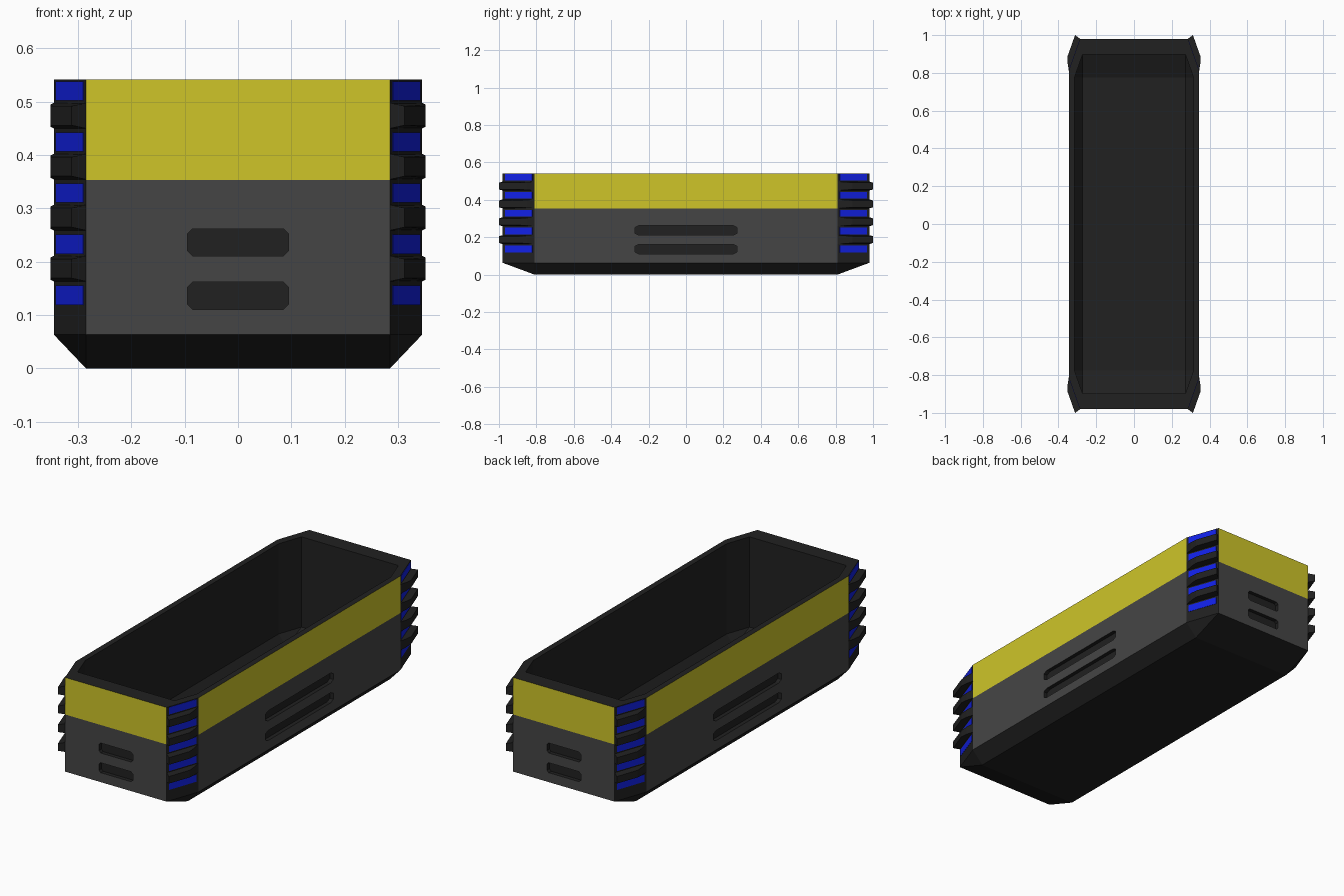
import bpy, bmesh
from mathutils import Vector

if "Cube" in bpy.data.objects:
    bpy.data.objects.remove(bpy.data.objects["Cube"])


def material(name, rgb):
    m = bpy.data.materials.new(name)
    m.diffuse_color = (*rgb, 1)
    m.use_nodes = True
    m.node_tree.nodes["Principled BSDF"].inputs["Base Color"].default_value = m.diffuse_color
    return m


BLACK = material("black", (0.015, 0.015, 0.015))
GREY = material("dark_grey", (0.06, 0.06, 0.06))
YELLOW = material("yellow", (0.62, 0.56, 0.022))
BLUE = material("blue", (0.006, 0.015, 0.8))


def finish(name, bm, mats):
    bmesh.ops.remove_doubles(bm, verts=bm.verts, dist=1e-5)
    bmesh.ops.recalc_face_normals(bm, faces=bm.faces)
    me = bpy.data.meshes.new(name)
    bm.to_mesh(me)
    bm.free()
    for m in mats:
        me.materials.append(m)
    ob = bpy.data.objects.new(name, me)
    bpy.context.collection.objects.link(ob)
    return ob


def loft(bm, rings):
    """Closed solid through rings of equal point count; returns side faces per band."""
    vs = [[bm.verts.new(p) for p in r] for r in rings]
    n = len(vs[0])
    bands = [[bm.faces.new((a[i], a[(i + 1) % n], b[(i + 1) % n], b[i])) for i in range(n)]
             for a, b in zip(vs, vs[1:])]
    bm.faces.new(vs[0][::-1])
    bm.faces.new(vs[-1])
    return bands


def octagon(x, y, fx, fy, z):
    # x, y: half extents; fx, fy: half lengths of the straight edges
    return [(fx, -y, z), (x, -fy, z), (x, fy, z), (fx, y, z),
            (-fx, y, z), (-x, fy, z), (-x, -fy, z), (-fx, -y, z)]


# Tub: tapered base, two colour bands, hollow inside
OUT = (0.345, 0.98, 0.285, 0.81)
INN = (0.315, 0.898, 0.272, 0.775)
bm = bmesh.new()
bands = loft(bm, [octagon(0.285, 0.81, 0.285, 0.81, 0),
                  octagon(*OUT, 0.063), octagon(*OUT, 0.353), octagon(*OUT, 0.541),
                  octagon(*INN, 0.541), octagon(*INN, 0.083),
                  octagon(0.272, 0.775, 0.272, 0.775, 0.03)])
for i in range(1, 8, 2):
    bands[1][i].material_index = 1
    bands[2][i].material_index = 2
tub = finish("tub", bm, (BLACK, GREY, YELLOW))

# Grip slots cut into all four walls
bm = bmesh.new()


def slot(to_world, half, z, cut):
    h, c = 0.0255, 0.01
    prof = [(-half, -h + c), (-half + cut, -h), (half - cut, -h), (half, -h + c),
            (half, h - c), (half - cut, h), (-half + cut, h), (-half, h - c)]
    loft(bm, [[to_world(u, d) + Vector((0, 0, z + v)) for u, v in prof] for d in (-0.02, 0.02)])


for z in (0.136, 0.236):
    for s in (-1, 1):
        slot(lambda u, d: Vector((u, s * (0.98 + d), 0)), 0.095, z, 0.01)
        slot(lambda u, d: Vector((s * (0.345 + d), u, 0)), 0.272, z, 0.02)
cutter = finish("slot_cutter", bm, (BLACK,))
cutter.hide_render = True
mod = tub.modifiers.new("slots", 'BOOLEAN')
mod.operation = 'DIFFERENCE'
mod.solver = 'EXACT'
mod.object = cutter
bpy.context.view_layer.objects.active = tub
bpy.ops.object.modifier_apply(modifier=mod.name)
bpy.data.objects.remove(cutter)


def mirror(ob):
    m = ob.modifiers.new("four_corners", 'MIRROR')
    m.use_axis = (True, True, False)
    m.use_clip = False


# Corner geometry, modelled at the +x -y corner and mirrored
A, B = Vector((0.285, -0.98, 0)), Vector((0.345, -0.81, 0))
N = Vector((0.17, -0.06, 0)).normalized()

# Blue corner panels
bm = bmesh.new()
for i in range(5):
    z = 0.137 + i * 0.0957
    a, b = A.lerp(B, 0.07), A.lerp(B, 0.93)
    rings = []
    for d in (-0.004, 0.0015):
        rings.append([p + N * d + Vector((0, 0, z + h)) for p, h in
                      ((a, -0.018), (b, -0.018), (b, 0.018), (a, 0.018))])
    loft(bm, rings)
mirror(finish("corner_panels", bm, (BLUE,)))

# Protruding corner ribs, thinner toward the outer face
bm = bmesh.new()
OUTLINE = [(0.285, -0.98, 0.024), (0.312, -1.0, 0.018), (0.351, -0.89, 0.018),
           (0.351, -0.85, 0.021), (0.345, -0.81, 0.024), (0.335, -0.81, 0.024),
           (0.28, -0.965, 0.024)]
for i in range(4):
    z = 0.187 + i * 0.0955
    loft(bm, [[(x, y, z + s * h) for x, y, h in OUTLINE] for s in (-1, 1)])
mirror(finish("corner_ribs", bm, (BLACK,)))
